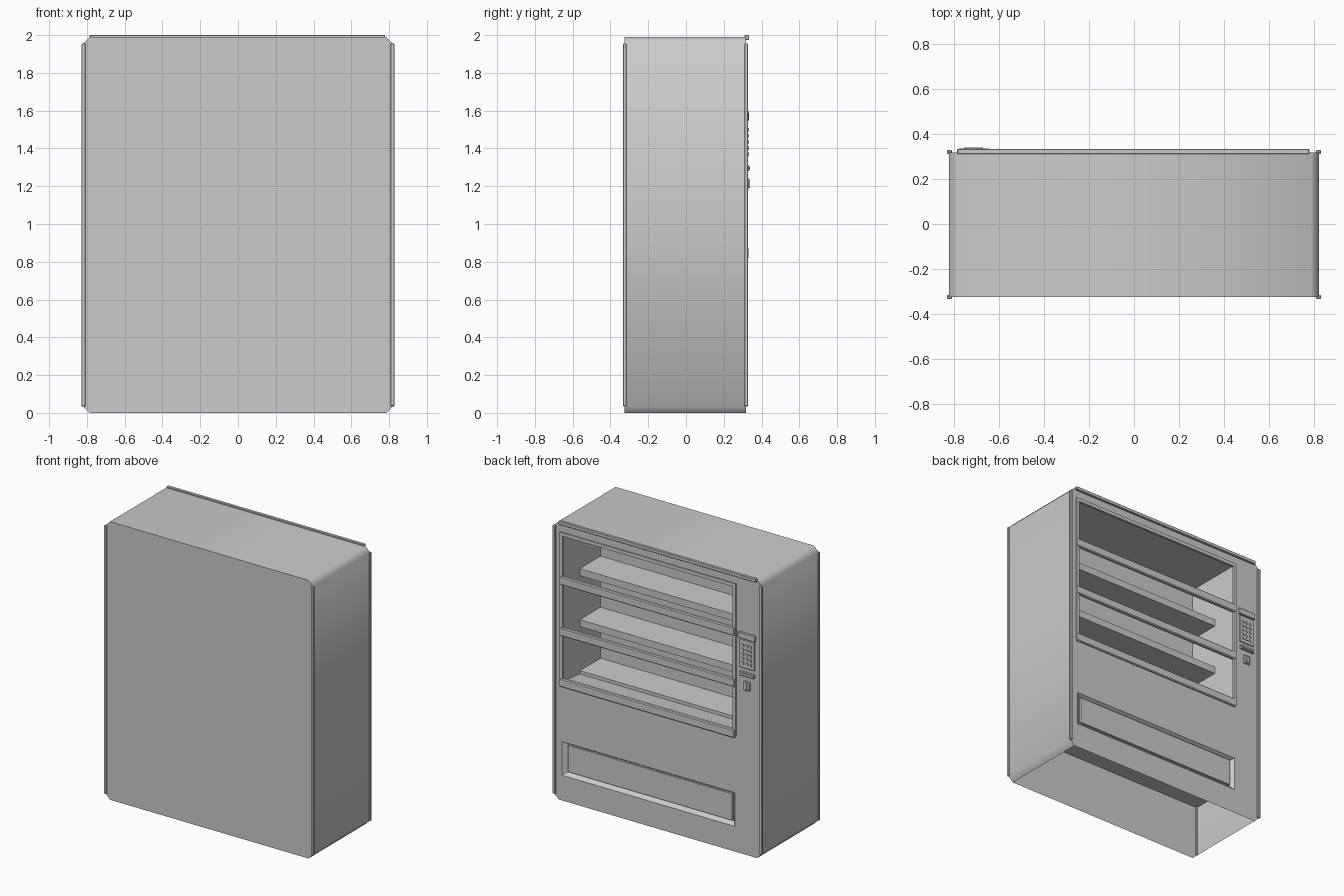
import bpy, bmesh, math

if "Cube" in bpy.data.objects:
    bpy.data.objects.remove(bpy.data.objects["Cube"])

YB, YF = -0.325, 0.318          # back and detailed face of the cabinet
H, W, C = 1.99, 0.82, 0.035     # height, half width, corner chamfer

def make(name, polys, smooth=False):
    """Mesh object from a list of polygons, shared corners welded."""
    bm = bmesh.new()
    for p in polys:
        bm.faces.new([bm.verts.new(c) for c in p])
    bmesh.ops.remove_doubles(bm, verts=bm.verts, dist=1e-5)
    me = bpy.data.meshes.new(name)
    bm.to_mesh(me)
    bm.free()
    ob = bpy.data.objects.new(name, me)
    bpy.context.collection.objects.link(ob)
    if smooth:
        bpy.ops.object.select_all(action='DESELECT')
        bpy.context.view_layer.objects.active = ob
        ob.select_set(True)
        bpy.ops.object.shade_smooth_by_angle(angle=math.radians(50))
    return ob

def box(name, x0, x1, y0, y1, z0, z1, bevel=0):
    bm = bmesh.new()
    bmesh.ops.create_cube(bm, size=1)
    for v in bm.verts:
        v.co = (x0 + (v.co.x + .5) * (x1 - x0), y0 + (v.co.y + .5) * (y1 - y0),
                z0 + (v.co.z + .5) * (z1 - z0))
    if bevel:
        bmesh.ops.bevel(bm, geom=bm.edges[:], offset=bevel, segments=1, affect='EDGES')
    me = bpy.data.meshes.new(name)
    bm.to_mesh(me)
    bm.free()
    ob = bpy.data.objects.new(name, me)
    bpy.context.collection.objects.link(ob)
    return ob

def rect(x0, x1, z0, z1, y):
    return [(x1, y, z0), (x0, y, z0), (x0, y, z1), (x1, y, z1)]

def bridge(a, b):
    """Quads between two four-sided loops."""
    return [[a[i], a[(i + 1) % 4], b[(i + 1) % 4], b[i]] for i in range(4)]

# Cabinet shell: chamfered outline, open underneath
outline = [(W - C, 0), (W, C), (W, H - C), (W - C, H),
           (C - W, H), (-W, H - C), (-W, C), (C - W, 0)]
shell = [[(a[0], YB, a[1]), (a[0], YF, a[1]), (b[0], YF, b[1]), (b[0], YB, b[1])]
         for a, b in zip(outline, outline[1:])]
for p in shell:
    p.reverse()
make("cabinet_shell", shell, True)
make("cabinet_rear", [[(x, YB, z) for x, z in outline]])

# Service face with display opening and delivery opening
L, R = -0.61, 0.76
WZ0, WZ1, SZ0, SZ1 = 0.85, 1.91, 0.18, 0.42
face = [rect(L, R, a, b, YF) for a, b in ((0, SZ0), (SZ1, WZ0), (WZ1, H))]
for s, e in ((-1, L), (1, R)):
    pts = [(e, 0), (s * (W - C), 0), (s * W, C), (s * W, H - C), (s * (W - C), H), (e, H)]
    p = [(x, YF, z) for x, z in pts]
    face.append(p if s < 0 else p[::-1])
make("service_face", face)

# Display compartment lining
front, back = rect(L, R, WZ0, WZ1, YF), rect(L, R, 0.80, WZ1, -0.12)
make("display_compartment", bridge(front, back) + [back])

# Delivery recess with sloped rim, and its flap
outer, inner = rect(L, R, SZ0, SZ1, YF), rect(L + .025, R - .035, SZ0 + .025, SZ1 - .015, YF - .025)
make("delivery_recess", bridge(outer, inner) + [inner])
box("delivery_flap", L + .03, R - .04, YF - .025, YF - .012, SZ0 + .03, SZ1 - .02)
make("inner_floor", [[(-W, YB, .4), (-W, YF - .03, .4), (W, YF - .03, .4), (W, YB, .4)]])

# Shelves and the window rails in line with them
for i, z in enumerate((1.58, 1.215, 0.85)):
    box(f"shelf_{i+1}", L, R, -0.12, 0.115, z - .05, z)
    box(f"window_rail_{i+1}", L - .005, R + .015, YF - .015, YF + .013, z - .035, z + .025, .006)
box("window_rail_top", L, R + .01, YF - .01, YF + .008, 1.895, 1.92)
for n, x in (("a", L), ("b", R)):
    box("window_post_" + n, x - .012, x + .012, YF - .01, YF + .008, .83, 1.92)

# Corner trims and top trim
for sx in (-1, 1):
    for n, y in (("rear", YB), ("front", YF)):
        box(f"corner_trim_{n}", *sorted((sx * .808, sx * .829)), y - .008, y + .010, .035, 1.955, .003)
box("top_trim", -.785, .778, YF - .008, YF + .015, 1.975, 2.0, .003)

# Control panel: display, keypad, note slot, coin return
box("control_display", -.78, -.64, YF, YF + .016, 1.545, 1.59, .004)
box("keypad_plate", -.77, -.65, YF, YF + .010, 1.335, 1.54, .003)
for r in range(5):
    for c in range(3):
        x, z = -.74 + c * .03, 1.37 + r * .032
        box("key", x - .009, x + .009, YF, YF + .015, z - .009, z + .009)
box("note_slot", -.77, -.655, YF, YF + .018, 1.28, 1.31, .004)
box("note_slot_lip", -.755, -.67, YF, YF + .021, 1.291, 1.299)
box("coin_return", -.735, -.685, YF, YF + .014, 1.18, 1.245, .004)
box("coin_lever", -.717, -.703, YF, YF + .020, 1.19, 1.235)
